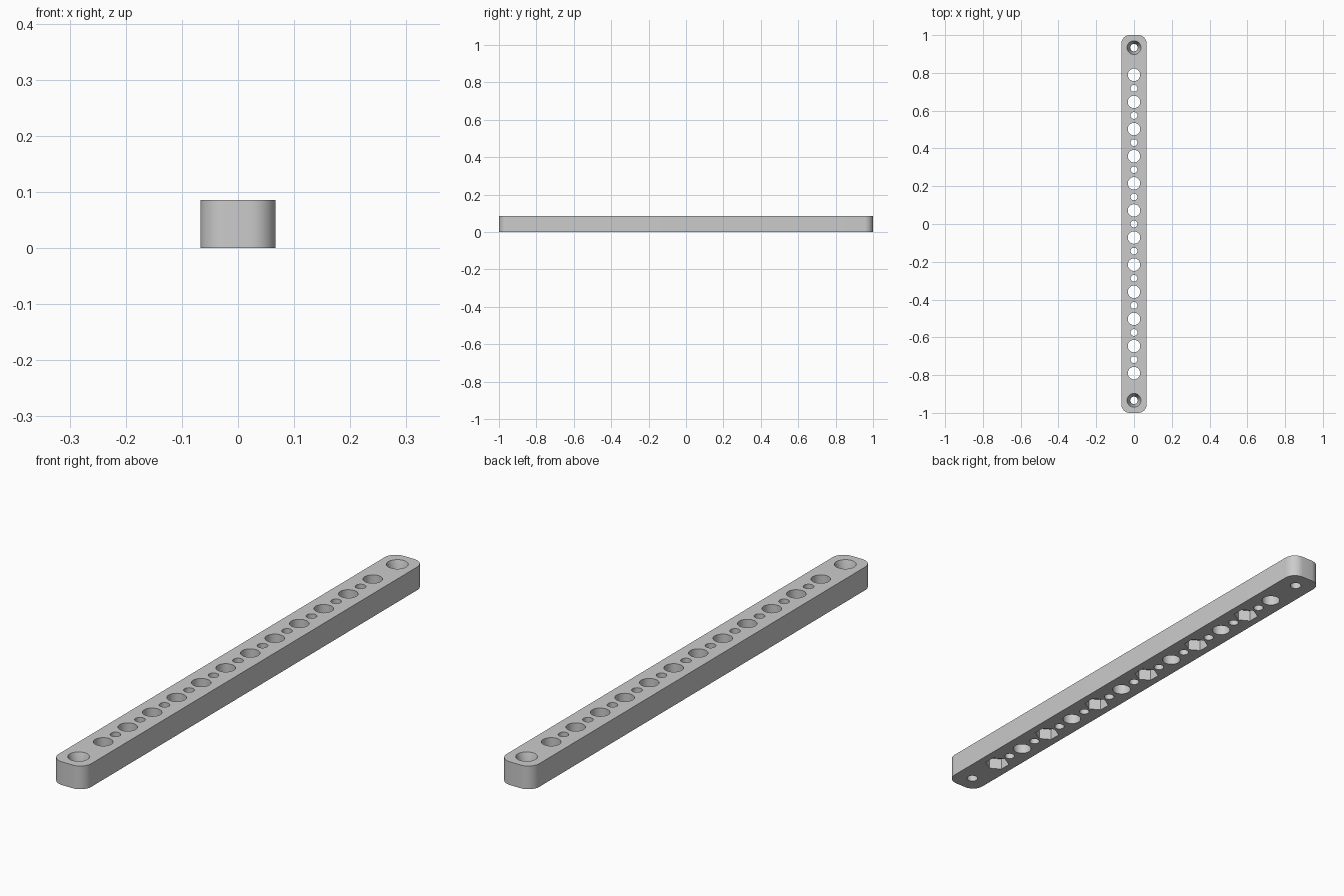
import bpy, bmesh, math

WIDTH, LENGTH, HEIGHT = 0.134, 2.0, 0.086
CORNER = 0.045
PITCH = 0.1436
OVER = 0.011          # how far cutters stick out of the bar

old = bpy.data.objects.get("Cube")
if old:
    bpy.data.objects.remove(old, do_unlink=True)

grey = bpy.data.materials.new("light_grey")
grey.use_nodes = True
colour = (0.6, 0.6, 0.6, 1)
grey.diffuse_color = colour
grey.node_tree.nodes["Principled BSDF"].inputs["Base Color"].default_value = colour


def make_object(name, bm):
    bmesh.ops.recalc_face_normals(bm, faces=bm.faces)
    mesh = bpy.data.meshes.new(name)
    bm.to_mesh(mesh)
    bm.free()
    mesh.materials.append(grey)
    obj = bpy.data.objects.new(name, mesh)
    bpy.context.collection.objects.link(obj)
    return obj


def add_stack(bm, y, profile, sides, turn=0.0):
    """Closed solid of revolution from (radius, z) pairs, bottom to top."""
    rings = []
    for r, z in profile:
        angles = [turn + math.tau * i / sides for i in range(sides)]
        rings.append([bm.verts.new((r * math.cos(a), y + r * math.sin(a), z)) for a in angles])
    for low, high in zip(rings, rings[1:]):
        for i in range(sides):
            j = (i + 1) % sides
            bm.faces.new((low[i], low[j], high[j], high[i]))
    bm.faces.new(rings[0][::-1])
    bm.faces.new(rings[-1])


# Bar with rounded vertical corners
bm = bmesh.new()
bmesh.ops.create_cube(bm, size=1)
for v in bm.verts:
    v.co = (v.co.x * WIDTH, v.co.y * LENGTH, (v.co.z + 0.5) * HEIGHT)
uprights = [e for e in bm.edges if abs(e.verts[0].co.z - e.verts[1].co.z) > 0.01]
bmesh.ops.bevel(bm, geom=uprights, offset=CORNER, segments=10, profile=0.5, affect='EDGES')
bar = make_object("perforated_bar", bm)

# Through holes: large and small alternating, tapered ones at both ends
bm = bmesh.new()
top = HEIGHT + OVER
large_rows = [(i - 5.5) * PITCH for i in range(12)]
for y in large_rows:
    add_stack(bm, y, [(0.033, -OVER), (0.033, top)], 32)
for i in range(-5, 6):
    add_stack(bm, i * PITCH, [(0.018, -OVER), (0.018, top)], 24)
for side in (-1, 1):
    taper = [(0.02, -OVER), (0.02, 0.031), (0.0402, top)]
    add_stack(bm, side * 6.5 * PITCH, taper, 32)
holes = make_object("hole_cutter", bm)

# Hexagonal nut pockets under every other large hole
bm = bmesh.new()
for y in large_rows[::2]:
    add_stack(bm, y, [(0.044, -OVER), (0.044, 0.043)], 6, math.pi / 2)
pockets = make_object("nut_pocket_cutter", bm)

# Cut the bar
bpy.ops.object.select_all(action='DESELECT')
bpy.context.view_layer.objects.active = bar
bar.select_set(True)
for cutter in (holes, pockets):
    cutter.hide_render = True
    mod = bar.modifiers.new(cutter.name, 'BOOLEAN')
    mod.operation = 'DIFFERENCE'
    mod.solver = 'EXACT'
    mod.object = cutter
    bpy.ops.object.modifier_apply(modifier=mod.name)
    bpy.data.objects.remove(cutter, do_unlink=True)

bpy.ops.object.shade_smooth_by_angle(angle=math.radians(30))
